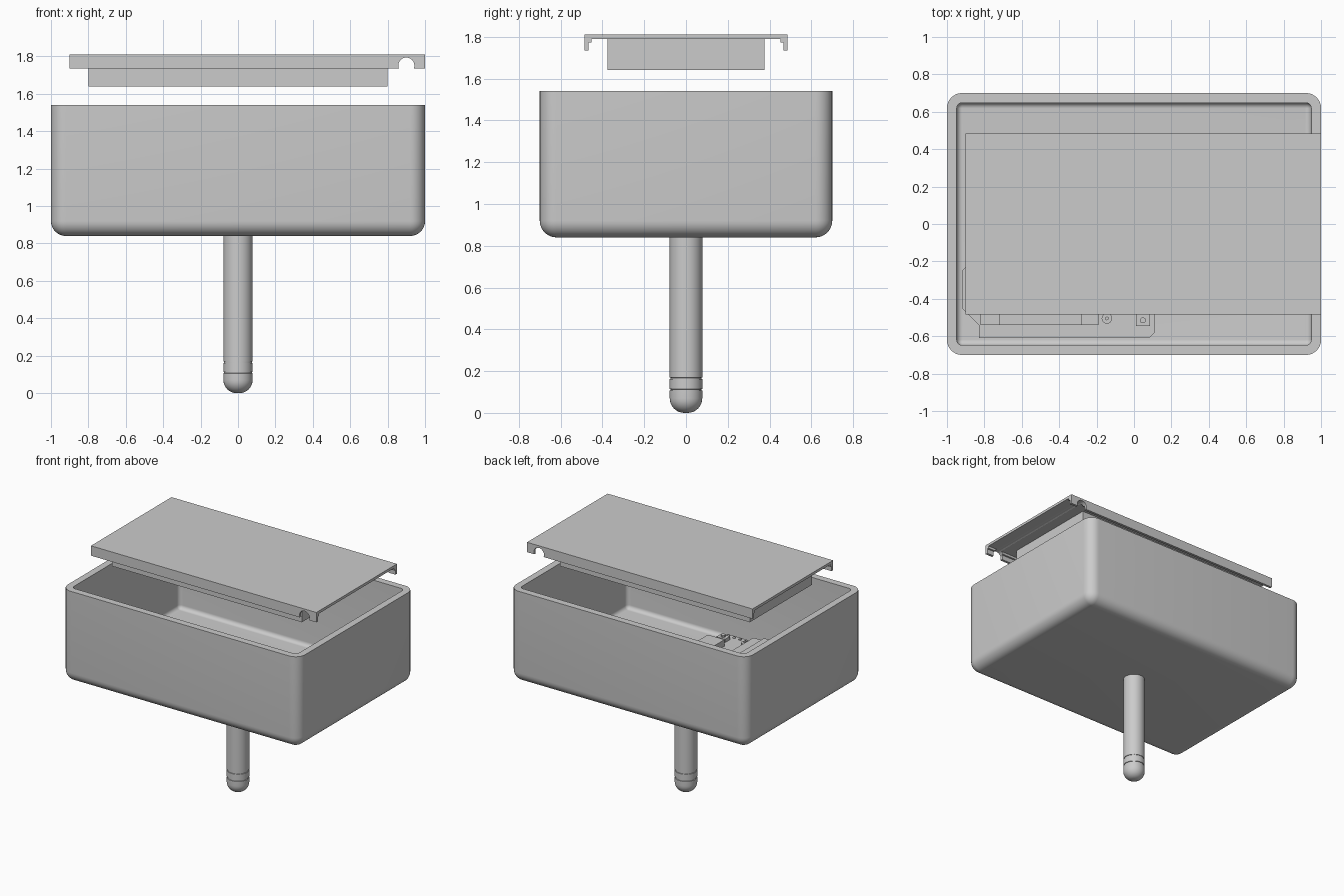
import bpy, bmesh
from math import sin, cos, pi, radians
from mathutils import Matrix

if "Cube" in bpy.data.objects:
    bpy.data.objects.remove(bpy.data.objects["Cube"])

grey = bpy.data.materials.new("plain grey")
grey.use_nodes = True
GREY = (0.6, 0.6, 0.6, 1)
grey.diffuse_color = GREY
grey.node_tree.nodes["Principled BSDF"].inputs["Base Color"].default_value = GREY


def finish(name, bm, smooth=False):
    bmesh.ops.recalc_face_normals(bm, faces=bm.faces)
    mesh = bpy.data.meshes.new(name)
    bm.to_mesh(mesh)
    bm.free()
    mesh.materials.append(grey)
    ob = bpy.data.objects.new(name, mesh)
    bpy.context.collection.objects.link(ob)
    bpy.ops.object.select_all(action='DESELECT')
    ob.select_set(True)
    bpy.context.view_layer.objects.active = ob
    if smooth:
        bpy.ops.object.shade_smooth_by_angle(angle=radians(35))
    return ob


def loft(name, rings, smooth=True):
    """Skin a list of equal-sized point rings and cap both ends."""
    bm = bmesh.new()
    loops = [[bm.verts.new(p) for p in ring] for ring in rings]
    n = len(loops[0])
    for a, b in zip(loops, loops[1:]):
        for i in range(n):
            j = (i + 1) % n
            bm.faces.new((a[i], a[j], b[j], b[i]))
    bm.faces.new(loops[0])
    bm.faces.new(loops[-1])
    return finish(name, bm, smooth)


def box(name, x0, x1, y0, y1, z0, z1):
    bm = bmesh.new()
    bmesh.ops.create_cube(bm, size=1)
    for v in bm.verts:
        v.co = ((x0 + x1) / 2 + v.co.x * (x1 - x0),
                (y0 + y1) / 2 + v.co.y * (y1 - y0),
                (z0 + z1) / 2 + v.co.z * (z1 - z0))
    return finish(name, bm)


def cylinder(name, x, y, z0, z1, r, n=16):
    circle = [(x + r * cos(2 * pi * i / n), y + r * sin(2 * pi * i / n)) for i in range(n)]
    return loft(name, [[(px, py, z) for px, py in circle] for z in (z0, z1)])


def prism(name, outline, z0, z1):
    return loft(name, [[(x, y, z) for x, y in outline] for z in (z0, z1)], False)


def rounded_ring(hx, hy, r, z, steps=8):
    pts = []
    for k, (sx, sy) in enumerate(((1, 1), (-1, 1), (-1, -1), (1, -1))):
        for i in range(steps + 1):
            a = (k + i / steps) * pi / 2
            pts.append((sx * (hx - r) + r * cos(a), sy * (hy - r) + r * sin(a), z))
    return pts


# Open tub: outer skin up from the base, over the rim and down to the floor
def fillet(hx, hy, r, z):
    for i in range(9):
        a = i / 8 * pi / 2
        inset = r * (1 - sin(a))
        yield rounded_ring(hx - inset, hy - inset, max(r - inset, 0.001), z + r * (1 - cos(a)))


outer = list(fillet(1, 0.7, 0.08, 0.84)) + [rounded_ring(1, 0.7, 0.08, 1.54)]
inner = list(fillet(0.948, 0.648, 0.03, 0.89)) + [rounded_ring(0.948, 0.648, 0.03, 1.54)]
loft("tub", outer + inner[::-1])

# Probe stem with a rounded tip and two shallow grooves
R = 0.078
profile = [(max(0.07 * sin(i / 8 * pi / 2) + 0.008, 0.001), 0.07 * (1 - cos(i / 8 * pi / 2)))
           for i in range(9)]
for gz in (0.11, 0.165):
    profile += [(R, gz - 0.004), (R - 0.004, gz - 0.003), (R - 0.004, gz + 0.003), (R, gz + 0.004)]
profile.append((R, 0.86))
SEG = 48
loft("probe_stem", [[(r * cos(2 * pi * i / SEG), r * sin(2 * pi * i / SEG), z)
                     for i in range(SEG)] for r, z in profile])

# Lid: channel section with stepped side flanges, extruded along x
half = [(0.485, 1.81), (0.485, 1.735), (0.466, 1.735), (0.466, 1.772), (0.452, 1.772), (0.452, 1.79)]
section = half + [(-y, z) for y, z in reversed(half)]
lid = loft("lid", [[(x, y, z) for y, z in section] for x in (-0.9, 1)], False)

# Cable notch through both flanges
bm = bmesh.new()
bmesh.ops.create_cone(bm, cap_ends=True, segments=32, radius1=0.043, radius2=0.043, depth=1.2,
                      matrix=Matrix.Translation((0.9, 0, 1.751)) @ Matrix.Rotation(pi / 2, 4, 'X'))
cutter = finish("notch_cutter", bm)
cutter.hide_render = True
mod = lid.modifiers.new("notch", 'BOOLEAN')
mod.operation, mod.object, mod.solver = 'DIFFERENCE', cutter, 'EXACT'
bpy.context.view_layer.objects.active = lid
bpy.ops.object.modifier_apply(modifier="notch")
bpy.data.objects.remove(cutter)

# Block under the lid
box("lid_block", -0.8, 0.8, -0.375, 0.375, 1.64, 1.79)

# Circuit board on the floor, mirrored about its centre line
CY = -0.35
side = [(-0.92, 0.1), (-0.83, 0.19), (-0.83, 0.26), (0.08, 0.26), (0.11, 0.23)]
outline = [(x, CY - d) for x, d in side] + [(x, CY + d) for x, d in reversed(side)]
prism("circuit_board", outline, 0.915, 0.94)

# Board supports, pin rows
for s in (-1, 1):
    for x in (-0.78, 0.04):
        cylinder("board_support", x, CY + s * 0.2, 0.88, 0.916, 0.025)
    for i in range(18):
        cylinder("pin", -0.81 + i * 0.0508, CY + s * 0.235, 0.93, 0.945, 0.012, 8)

# Display: carrier, glass panel and end strips
box("display_carrier", -0.82, -0.19, CY - 0.19, CY + 0.19, 0.93, 1.01)
box("display_panel", -0.72, -0.28, CY - 0.19, CY + 0.19, 1.0, 1.03)

# Antenna post, buttons and cable socket
cylinder("antenna_post", -0.145, -0.505, 0.93, 0.975, 0.028)
cylinder("antenna_pin", -0.145, -0.505, 0.97, 0.985, 0.01, 8)
for s in (-1, 1):
    y = CY + s * 0.165
    box("button_base", 0.01, 0.085, y - 0.03, y + 0.03, 0.93, 0.965)
    cylinder("button_cap", 0.047, y, 0.96, 0.98, 0.016, 10)
box("cable_socket", -0.02, 0.12, CY - 0.085, CY + 0.085, 0.93, 0.99)
